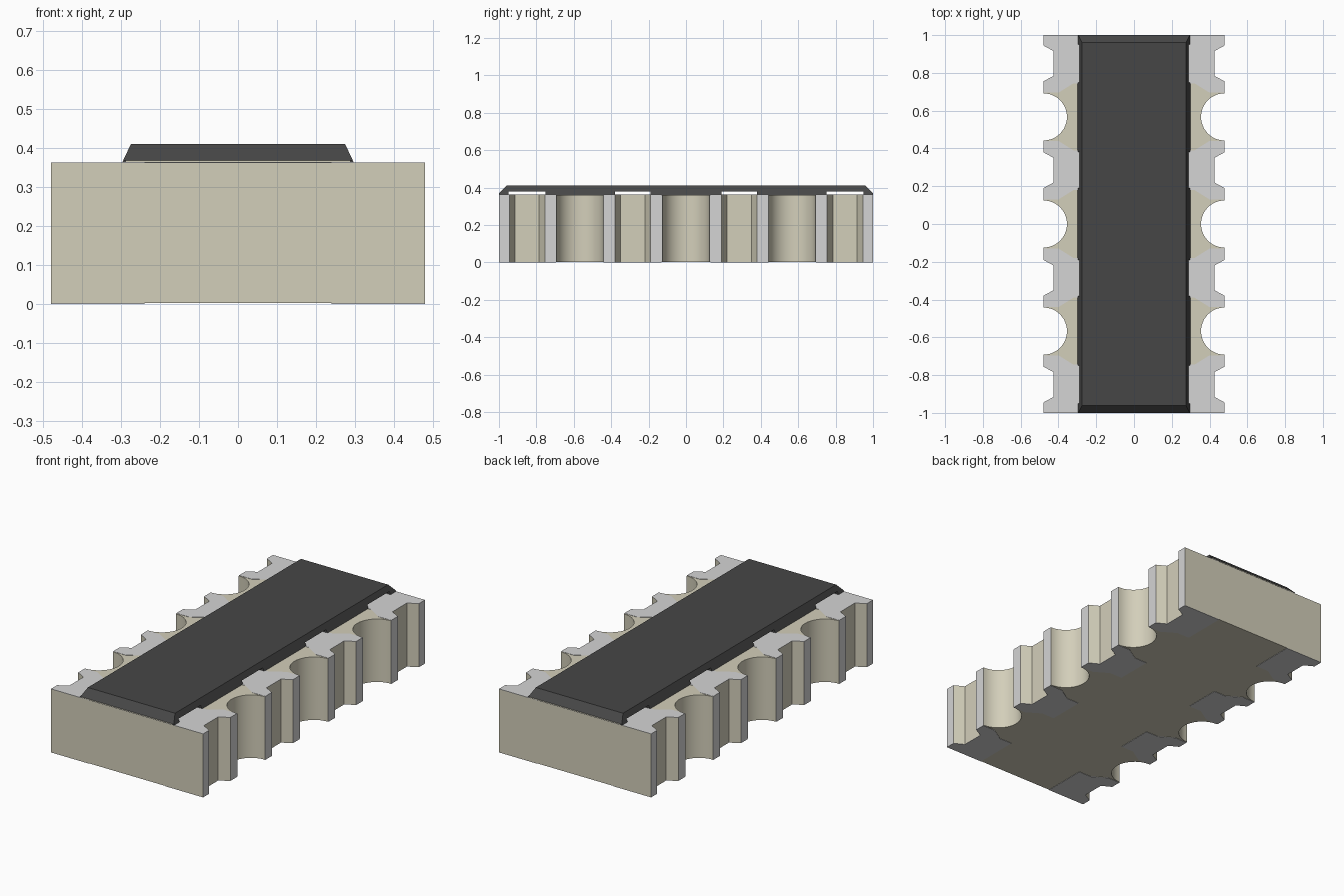
import bpy, bmesh, math

old = bpy.data.objects.get("Cube")
if old:
    bpy.data.objects.remove(old, do_unlink=True)


def material(name, r, g, b):
    m = bpy.data.materials.new(name)
    m.use_nodes = True
    m.diffuse_color = (r, g, b, 1)
    bsdf = m.node_tree.nodes["Principled BSDF"]
    bsdf.inputs["Base Color"].default_value = (r, g, b, 1)
    bsdf.inputs["Roughness"].default_value = 0.6
    return m


BEIGE = material("beige ceramic", 0.65, 0.62, 0.49)
SILVER = material("silver metal", 0.66, 0.66, 0.66)
DARK = material("dark coating", 0.062, 0.062, 0.062)

HALF_W, HALF_L = 0.48, 1.0
BOTTOM, TOP = 0.002, 0.361
PADS = (-0.85, -0.285, 0.285, 0.85)      # contact centres along y
GROOVES = (-0.567, 0.0, 0.567)           # round groove centres along y
R = 0.125


def finish(bm, name, *mats):
    bmesh.ops.recalc_face_normals(bm, faces=bm.faces[:])
    me = bpy.data.meshes.new(name)
    bm.to_mesh(me)
    bm.free()
    ob = bpy.data.objects.new(name, me)
    bpy.context.collection.objects.link(ob)
    for m in mats:
        me.materials.append(m)
    return ob


def prism(bm, outline, z0, z1):
    """Extrude a flat outline from z0 to z1."""
    face = bm.faces.new([bm.verts.new((x, y, z0)) for x, y in outline])
    ext = bmesh.ops.extrude_face_region(bm, geom=[face])
    verts = [v for v in ext["geom"] if isinstance(v, bmesh.types.BMVert)]
    bmesh.ops.translate(bm, verts=verts, vec=(0, 0, z1 - z0))


def contact_notch(c):
    """Shallow trapezoid notch, listed in rising y."""
    return [(HALF_W, c - 0.095), (0.425, c - 0.065),
            (0.425, c + 0.065), (HALF_W, c + 0.095)]


def round_groove(c, n=24):
    return [(HALF_W - R * math.sin(math.pi * i / n),
             c - R * math.cos(math.pi * i / n)) for i in range(n + 1)]


# Ceramic body: notched edge, repeated on the opposite side
edge = [(HALF_W, -HALF_L)]
for c in sorted(PADS + GROOVES):
    edge += contact_notch(c) if c in PADS else round_groove(c)
edge.append((HALF_W, HALF_L))
bm = bmesh.new()
prism(bm, edge + [(-x, y) for x, y in reversed(edge)], BOTTOM, TOP)
bm.normal_update()
for f in bm.faces:
    # Outermost side strips are plated
    if abs(f.normal.x) > 0.99 and abs(f.calc_center_median().x) > HALF_W - 0.001:
        f.material_index = 1
body = finish(bm, "ceramic_body", BEIGE, SILVER)
bpy.context.view_layer.objects.active = body
body.select_set(True)
bpy.ops.object.shade_smooth_by_angle(angle=math.radians(25))
body.select_set(False)


# Contact pads: thin plates on top and underneath
def pad_outline(c, inner):
    lo, hi = c - 0.155, c + 0.155
    lo_in, hi_in = c - 0.105, c + 0.105
    if c > 0.5:
        hi = hi_in = HALF_L
    if c < -0.5:
        lo = lo_in = -HALF_L
    return [(HALF_W, lo), *contact_notch(c), (HALF_W, hi), (0.40, hi),
            (0.32, hi_in), (inner, hi_in), (inner, lo_in),
            (0.32, lo_in), (0.40, lo)]


for name, z0, z1, inner in (("top_pads", TOP - 0.001, 0.3625, 0.24),
                            ("bottom_pads", 0.0, BOTTOM + 0.001, 0.24)):
    bm = bmesh.new()
    for c in PADS:
        for s in (1, -1):
            prism(bm, [(s * x, y) for x, y in pad_outline(c, inner)], z0, z1)
    finish(bm, name, SILVER)


# Protective cover: bevelled slab standing on low feet between the pads
def half_width(z):
    return 0.298 - (z - 0.361) * 0.47


def half_length(z):
    return 1.0 - max(0, z - 0.368) * 0.95


def slab(bm, y0, y1, z0, z1):
    rings = []
    for z in (z0, z1):
        w, l = half_width(z), half_length(z)
        a, b = max(y0, -l), min(y1, l)
        rings.append([bm.verts.new(p) for p in
                      ((-w, a, z), (w, a, z), (w, b, z), (-w, b, z))])
    low, high = rings
    bm.faces.new(low)
    bm.faces.new(high)
    for i in range(4):
        j = (i + 1) % 4
        bm.faces.new((low[i], low[j], high[j], high[i]))


bm = bmesh.new()
slab(bm, -1, 1, 0.379, 0.41)
for y0, y1 in ((-1, -0.95), (-0.75, -0.38), (-0.19, 0.19), (0.38, 0.75), (0.95, 1)):
    slab(bm, y0, y1, 0.368, 0.379)
    slab(bm, y0, y1, 0.361, 0.368)
bmesh.ops.remove_doubles(bm, verts=bm.verts[:], dist=0.0001)
finish(bm, "protective_cover", DARK)

# Narrow ceramic lip at each end beneath the cover
bm = bmesh.new()
for s in (1, -1):
    prism(bm, [(-0.288, s * 0.97), (0.288, s * 0.97),
               (0.288, s * 1.0005), (-0.288, s * 1.0005)], 0.3635, 0.368)
finish(bm, "end_lips", BEIGE)
